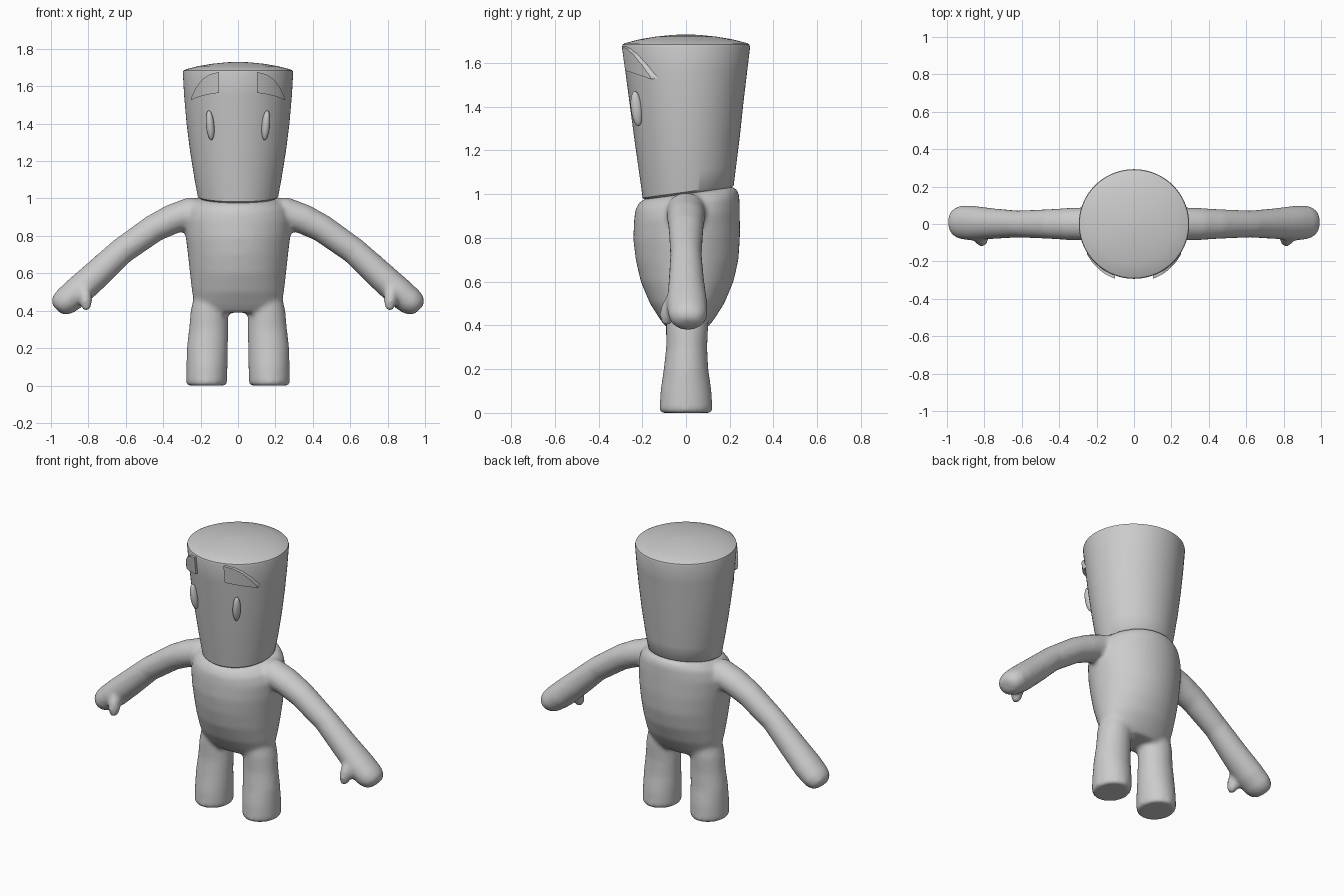
import bpy, bmesh, math
from mathutils import Vector, Matrix, Euler

if "Cube" in bpy.data.objects:
    bpy.data.objects.remove(bpy.data.objects["Cube"])

grey = bpy.data.materials.new("plain grey")
grey.diffuse_color = (0.6, 0.6, 0.6, 1)
grey.use_nodes = True
grey.node_tree.nodes["Principled BSDF"].inputs["Base Color"].default_value = grey.diffuse_color


def loft(bm, rings, n=48):
    """Closed tube through rings of (centre, half-axis u, half-axis v)."""
    loops = []
    for c, u, v in rings:
        loops.append([bm.verts.new(c + u * math.cos(2 * math.pi * i / n) + v * math.sin(2 * math.pi * i / n))
                      for i in range(n)])
    for a, b in zip(loops, loops[1:]):
        for i in range(n):
            j = (i + 1) % n
            bm.faces.new((a[i], a[j], b[j], b[i]))
    bm.faces.new(loops[0][::-1])
    bm.faces.new(loops[-1])


def upright(rows, cx=0):
    """Horizontal elliptical rings from (z, x shift, rx, ry, y shift)."""
    return [(Vector((cx + x, y, z)), Vector((rx, 0, 0)), Vector((0, ry, 0)))
            for z, x, rx, ry, y in rows]


def finish(bm, name):
    bmesh.ops.recalc_face_normals(bm, faces=bm.faces[:])
    me = bpy.data.meshes.new(name)
    bm.to_mesh(me)
    bm.free()
    me.materials.append(grey)
    ob = bpy.data.objects.new(name, me)
    bpy.context.collection.objects.link(ob)
    return ob


def smooth(ob, angle):
    bpy.ops.object.select_all(action='DESELECT')
    ob.select_set(True)
    bpy.context.view_layer.objects.active = ob
    bpy.ops.object.shade_smooth_by_angle(angle=math.radians(angle))


# Torso, its top tilted up towards the back
bm = bmesh.new()
loft(bm, upright([(.39, 0, .20, .095, .005), (.43, 0, .232, .125, .005), (.5, 0, .246, .17, .005),
                  (.6, 0, .257, .212, .005), (.7, 0, .268, .235, .005), (.8, 0, .28, .244, .003),
                  (.9, 0, .285, .242, .004), (.96, 0, .268, .238, .006), (.995, 0, .23, .222, .01),
                  (1.01, 0, .17, .18, .01)]))
for v in bm.verts:
    v.co.z += .14 * v.co.y * max(0, min(1, (v.co.z - .75) / .22))

# Arm path: x, z, half width, y shift, half depth
ARM = [(.15, .915, .075, 0, .08), (.25, .925, .084, 0, .088), (.35, .89, .08, 0, .086),
       (.45, .84, .075, 0, .08), (.62, .72, .072, 0, .072), (.76, .59, .078, .002, .083),
       (.86, .50, .08, .005, .093), (.925, .447, .074, .008, .09), (.957, .424, .06, .009, .074),
       (.972, .409, .033, .01, .042)]
for s in (-1, 1):
    # Legs
    loft(bm, upright([(0, s * .168, .1, .112, 0), (.012, s * .168, .109, .122, 0), (.1, s * .166, .11, .117, 0),
                      (.2, s * .164, .11, .102, 0), (.3, s * .157, .105, .094, .003),
                      (.4, s * .153, .1, .097, .005), (.5, s * .14, .09, .09, .005)]), 40)
    # Arms with mitten hands
    rings = []
    for i, (x, z, w, y, d) in enumerate(ARM):
        a, b = ARM[max(i - 1, 0)], ARM[min(i + 1, len(ARM) - 1)]
        t = Vector((b[0] - a[0], 0, b[1] - a[1])).normalized()
        rings.append((Vector((s * x, y, z)), Vector((-s * t.z * w, 0, t.x * w)), Vector((0, d, 0))))
    loft(bm, rings, 32)
    # Thumbs
    m = (Matrix.Translation((s * .816, -.078, .468)) @ Euler((-.25, s * .1, 0)).to_matrix().to_4x4()
         @ Matrix.Diagonal((.036, .04, .074, 1)))
    bmesh.ops.create_uvsphere(bm, u_segments=20, v_segments=12, radius=1, matrix=m)

# Melt torso and limbs into one soft body
body = finish(bm, "body")
rm = body.modifiers.new("blend", 'REMESH')
rm.mode = 'VOXEL'
rm.voxel_size = .012
rm.use_smooth_shade = True
sm = body.modifiers.new("soften", 'SMOOTH')
sm.factor = .5
sm.iterations = 10

# Head: round tapered block with a low domed top and tilted base
HEAD = [(.998, .20, .195, .01), (1.01, .215, .208, .01), (1.1, .232, .22, .009), (1.25, .256, .24, .007),
        (1.4, .275, .258, .004), (1.55, .288, .277, .002), (1.672, .295, .293, 0), (1.684, .292, .29, 0),
        (1.69, .28, .28, 0), (1.707, .215, .215, 0), (1.72, .14, .14, 0), (1.728, .06, .06, 0),
        (1.73, .01, .01, 0)]
bm = bmesh.new()
loft(bm, upright([(z, 0, rx, ry, y) for z, rx, ry, y in HEAD], 0), 72)
for v in bm.verts:
    v.co.z += .14 * v.co.y * max(0, (1.66 - v.co.z) / .66)
smooth(finish(bm, "head"), 40)


def head_front(x, z, out):
    """Front surface of the head, pushed outwards by out."""
    k = (z - 1.4) / .272
    rx, ry = .277 + .018 * k + out, .258 + .035 * k + out
    return -ry * math.sqrt(max(0, 1 - (x / rx) ** 2))


# Brow outline: x, top z, bottom z
BROW = [(.102, 1.676, 1.565), (.15, 1.664, 1.558), (.19, 1.638, 1.549), (.225, 1.592, 1.538), (.25, 1.54, 1.526)]
for s, side in ((-1, "right"), (1, "left")):
    # Curved brow plates
    bm = bmesh.new()
    prev = None
    cols = [tuple(a + (b - a) * k / 4 for a, b in zip(p, q)) for p, q in zip(BROW, BROW[1:]) for k in range(4)]
    for x, zt, zb in cols + [BROW[-1]]:
        col = [bm.verts.new((s * x, head_front(x, z, o), z))
               for z, o in ((zt, .016), (zb, .016), (zb, -.012), (zt, -.012))]
        if prev:
            for i in range(4):
                j = (i + 1) % 4
                bm.faces.new((prev[i], prev[j], col[j], col[i]))
        else:
            bm.faces.new(col)
        prev = col
    bm.faces.new(prev)
    smooth(finish(bm, side + "_brow"), 35)

    # Slim oval eyes
    bm = bmesh.new()
    m = (Matrix.Translation((s * .149, -.226, 1.391)) @ Euler((.11, s * .09, 0)).to_matrix().to_4x4()
         @ Matrix.Diagonal((.022, .026, .08, 1)))
    bmesh.ops.create_uvsphere(bm, u_segments=24, v_segments=16, radius=1, matrix=m)
    smooth(finish(bm, side + "_eye"), 180)
